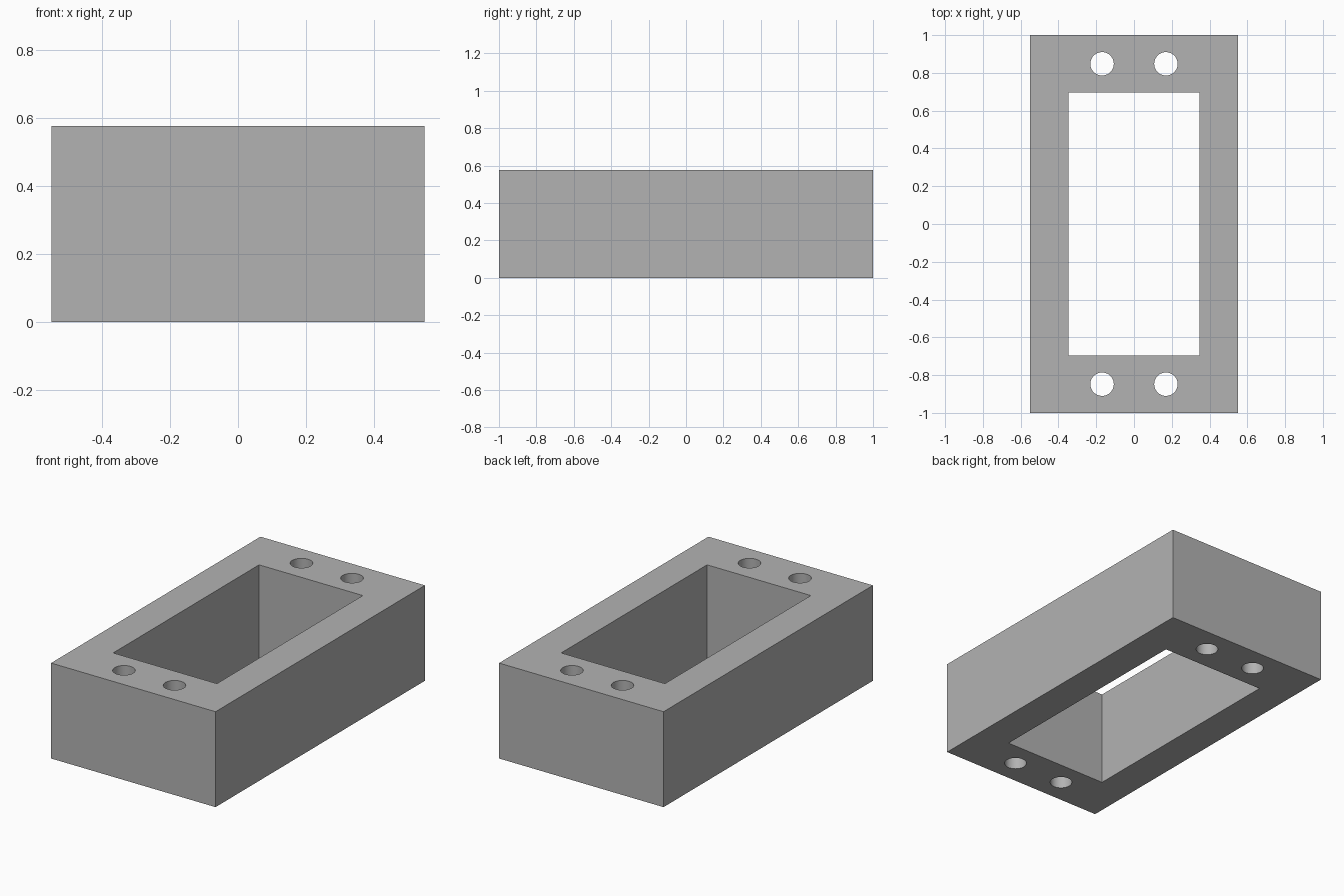
import bpy

cube = bpy.data.objects.get("Cube")
if cube:
    bpy.data.objects.remove(cube, do_unlink=True)

WIDTH, LENGTH, HEIGHT = 1.1, 2.0, 0.577
OPENING_X, OPENING_Y = 0.694, 1.394
HOLE_X, HOLE_Y, HOLE_RADIUS = 0.169, 0.848, 0.062

grey = bpy.data.materials.new("plain grey")
grey.use_nodes = True
colour = (0.45, 0.45, 0.45, 1)
grey.diffuse_color = colour
grey.node_tree.nodes["Principled BSDF"].inputs["Base Color"].default_value = colour


def box(name, x, y, z):
    bpy.ops.mesh.primitive_cube_add(size=1, location=(0, 0, HEIGHT / 2))
    obj = bpy.context.object
    obj.name = name
    obj.scale = (x, y, z)
    bpy.ops.object.transform_apply(location=True, rotation=False, scale=True)
    obj.data.materials.append(grey)
    return obj


def cut(target, cutter):
    """Subtract the cutter from the target, then discard it."""
    cutter.hide_render = True
    mod = target.modifiers.new("cut", "BOOLEAN")
    mod.operation = "DIFFERENCE"
    mod.solver = "EXACT"
    mod.object = cutter
    bpy.ops.object.select_all(action="DESELECT")
    target.select_set(True)
    bpy.context.view_layer.objects.active = target
    bpy.ops.object.modifier_apply(modifier=mod.name)
    bpy.data.objects.remove(cutter, do_unlink=True)


# Rectangular block with a through opening
frame = box("frame_block", WIDTH, LENGTH, HEIGHT)
cut(frame, box("opening_cutter", OPENING_X, OPENING_Y, HEIGHT * 2))

# Pair of round through holes in each end wall
for sx in (-1, 1):
    for sy in (-1, 1):
        bpy.ops.mesh.primitive_cylinder_add(
            vertices=48, radius=HOLE_RADIUS, depth=HEIGHT * 2,
            location=(sx * HOLE_X, sy * HOLE_Y, HEIGHT / 2))
        hole = bpy.context.object
        hole.name = "hole_cutter"
        hole.data.materials.append(grey)
        cut(frame, hole)

# Smooth hole walls, sharp block edges
bpy.ops.object.shade_smooth_by_angle()
